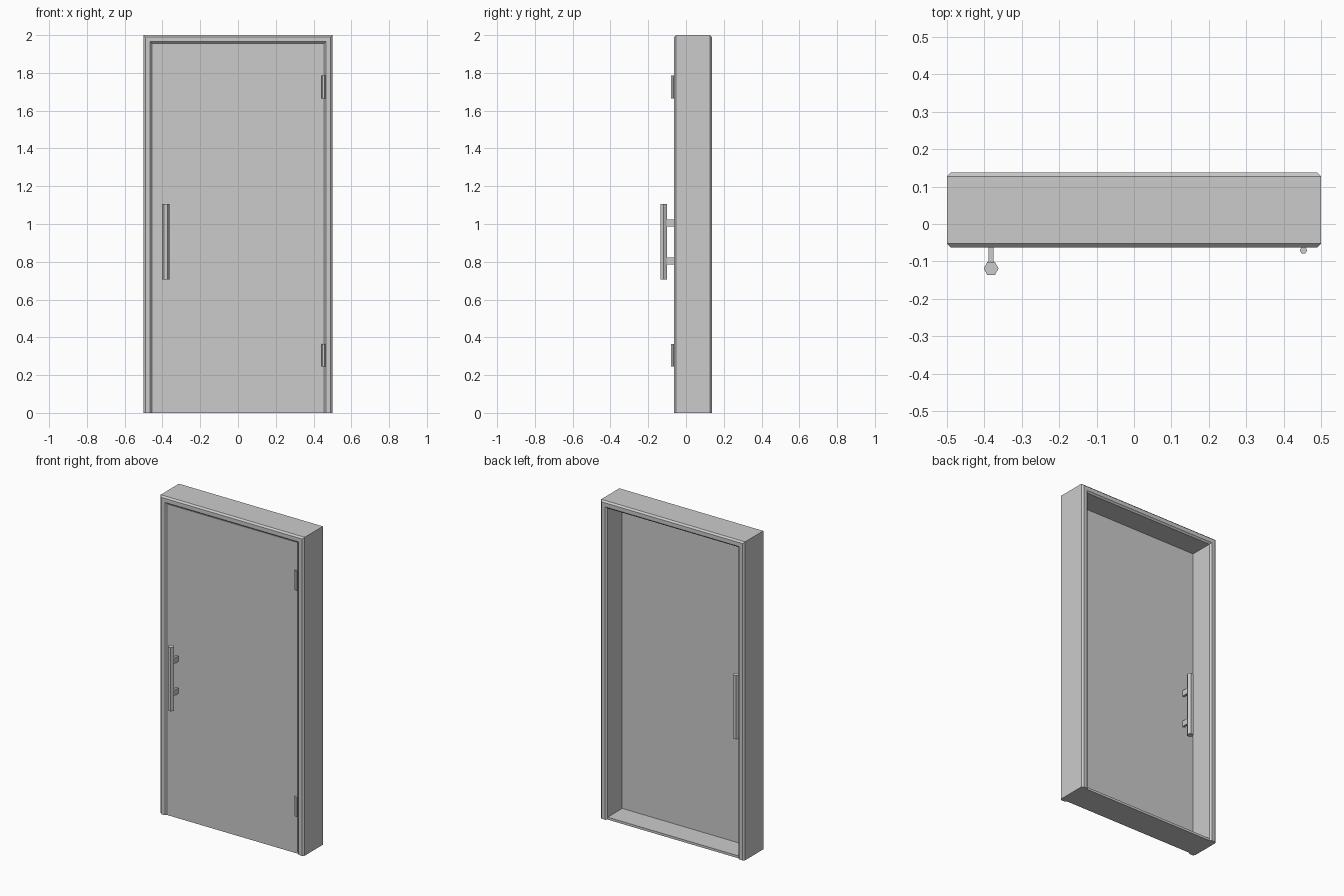
import bpy, bmesh
from math import cos, sin, tau

if "Cube" in bpy.data.objects:
    bpy.data.objects.remove(bpy.data.objects["Cube"])

Y0, Y1 = -0.0625, 0.1375      # frame front and back
DOOR_Y = -0.037               # centre plane of the door leaf


def finish(name, bm):
    bmesh.ops.recalc_face_normals(bm, faces=bm.faces)
    me = bpy.data.meshes.new(name)
    bm.to_mesh(me)
    bm.free()
    ob = bpy.data.objects.new(name, me)
    bpy.context.collection.objects.link(ob)
    return ob


def loft(name, rings):
    """Join closed rings of points and cap both ends."""
    bm = bmesh.new()
    vs = [[bm.verts.new(p) for p in r] for r in rings]
    n = len(vs[0])
    for a, b in zip(vs, vs[1:]):
        for i in range(n):
            j = (i + 1) % n
            bm.faces.new((a[i], a[j], b[j], b[i]))
    bm.faces.new(vs[0])
    bm.faces.new(vs[-1])
    return finish(name, bm)


def box(name, x0, x1, y0, y1, z0, z1):
    ring = [(x0, y0), (x1, y0), (x1, y1), (x0, y1)]
    return loft(name, [[(x, y, z) for x, y in ring] for z in (z0, z1)])


def hex_rod(name, x, y, r, z0, z1):
    ring = [(x + r * cos(tau * i / 6), y + r * sin(tau * i / 6)) for i in range(6)]
    return loft(name, [[(px, py, z) for px, py in ring] for z in (z0, z1)])


# Door frame: chamfered section swept up, across and down with mitred corners
w, c = 0.045, 0.01
section = [(c, Y0), (w - c, Y0), (w, Y0 + c), (w, Y1 - c),
           (w - c, Y1), (c, Y1), (0, Y1 - c), (0, Y0 + c)]
loft("door_frame", [[(s * (0.5 - d), y, 2 - d if top else 0) for d, y in section]
                    for s, top in ((-1, 0), (-1, 1), (1, 1), (1, 0))])

# Threshold between the jambs
box("threshold", -0.48, 0.48, Y0 + c, Y1 - c, 0, 0.015)

# Door leaf
box("door_leaf", -0.455, 0.455, DOOR_Y - 0.02, DOOR_Y + 0.02, 0.012, 1.956)

# Pull handles on both faces
for side, s in (("front", -1), ("back", 1)):
    hex_rod(f"{side}_handle_bar", -0.382, DOOR_Y + s * 0.082, 0.02, 0.705, 1.105)
    for part, z in (("lower", 0.804), ("upper", 1.005)):
        ya, yb = sorted((DOOR_Y + s * 0.015, DOOR_Y + s * 0.075))
        box(f"{side}_handle_{part}_post", -0.389, -0.375, ya, yb, z - 0.018, z + 0.018)

# Hinge barrels
for part, z in (("lower", 0.305), ("upper", 1.725)):
    hex_rod(f"{part}_hinge", 0.453, -0.07, 0.01, z - 0.06, z + 0.06)
